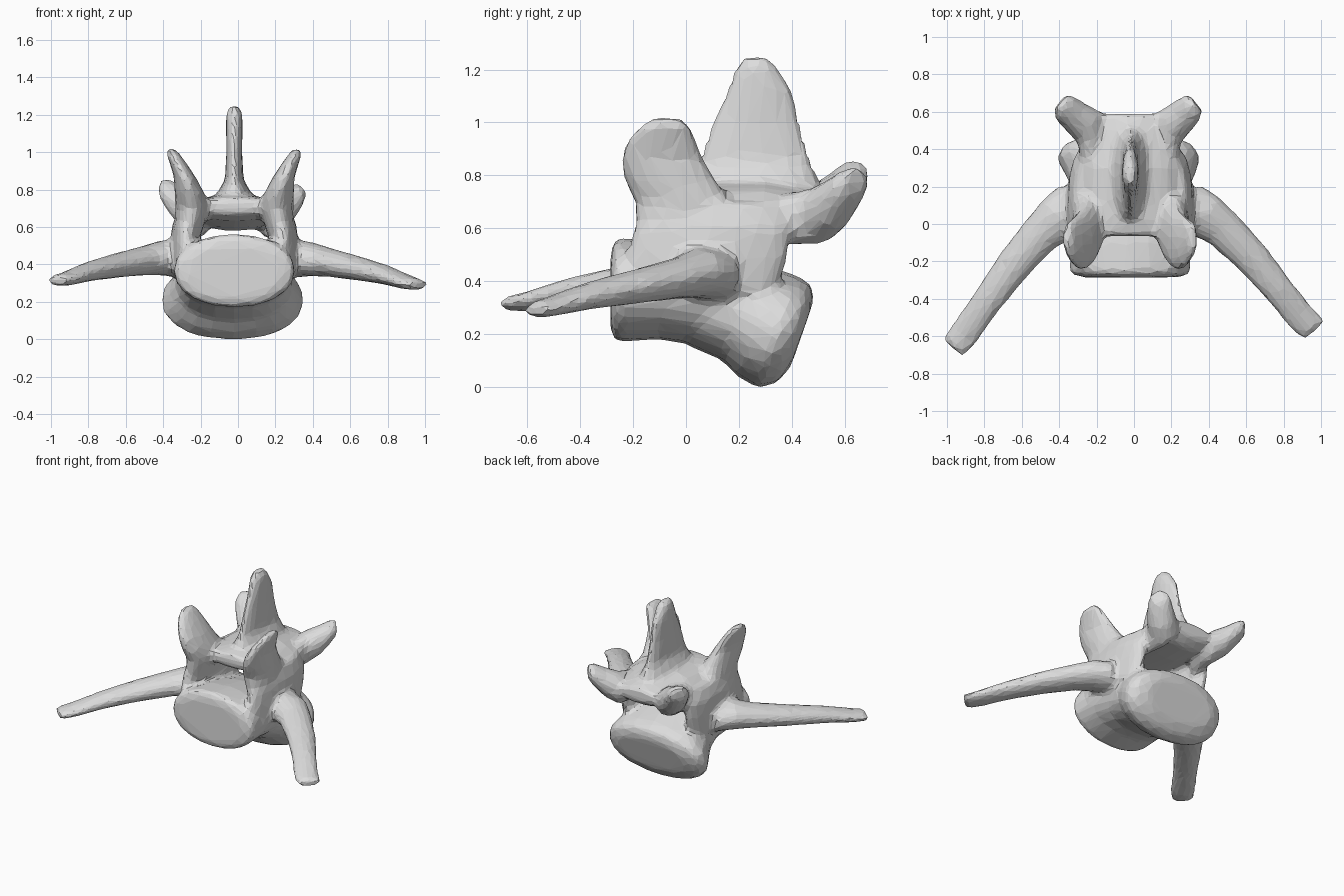
import bpy
import bmesh
import math
from mathutils import Vector

cube = bpy.data.objects.get("Cube")
if cube:
    bpy.data.objects.remove(cube, do_unlink=True)

X, Y, Z = Vector((1, 0, 0)), Vector((0, 1, 0)), Vector((0, 0, 1))
MID = -0.02   # the bone's own midline
SIDES = 20
bm = bmesh.new()


def loft(stations, u, v, power=2.0):
    """Skin rounded sections (x, y, z, half size along u, half size along v)."""
    rings = []
    for x, y, z, a, b in stations:
        ring = []
        for i in range(SIDES):
            t = math.tau * i / SIDES
            c, s = math.cos(t), math.sin(t)
            p = Vector((x, y, z))
            p += u * (a * math.copysign(abs(c) ** (2 / power), c))
            p += v * (b * math.copysign(abs(s) ** (2 / power), s))
            ring.append(bm.verts.new(p))
        rings.append(ring)
    for r, q in zip(rings, rings[1:]):
        for i in range(SIDES):
            j = (i + 1) % SIDES
            bm.faces.new((r[i], r[j], q[j], q[i]))
    bm.faces.new(rings[0][::-1])
    bm.faces.new(rings[-1])


def paired(stations, u, v, tip_shift=(0, 0, 0)):
    """Loft both sides; the right one drifts by tip_shift towards its end."""
    last = len(stations) - 1
    for side in (1, -1):
        path = []
        for i, (x, y, z, a, b) in enumerate(stations):
            k = i / last if side < 0 else 0
            dx, dy, dz = (d * k for d in tip_shift)
            path.append((MID + side * (x + dx), y + dy, z + dz, a, b))
        loft(path, Vector((u.x * side, u.y, u.z)), v)


# Body: front half upright, rear end leaning back
tilt = Vector((0, 0.35, 1))
loft([(MID, -0.285, 0.36, 0.26, 0.155),
      (MID, -0.265, 0.365, 0.325, 0.197),
      (MID, -0.1, 0.365, 0.32, 0.187),
      (MID, 0.08, 0.335, 0.3, 0.185),
      (MID, 0.2, 0.31, 0.3, 0.17)], X, Z, 2.1)
loft([(MID, 0.08, 0.325, 0.29, 0.175),
      (MID, 0.2, 0.285, 0.315, 0.185),
      (MID, 0.27, 0.24, 0.35, 0.205),
      (MID - 0.01, 0.35, 0.205, 0.385, 0.212),
      (MID - 0.01, 0.41, 0.2, 0.355, 0.185),
      (MID - 0.01, 0.44, 0.2, 0.27, 0.125)], X, tilt, 2.2)

# Side walls of the canal
paired([(0.25, 0.06, 0.36, 0.09, 0.29),
        (0.26, 0.08, 0.5, 0.078, 0.31),
        (0.26, 0.1, 0.6, 0.075, 0.3),
        (0.215, 0.12, 0.7, 0.085, 0.25)], X, Y)

# Roof of the canal
loft([(MID, -0.065, 0.71, 0.2, 0.045),
      (MID, 0.02, 0.7, 0.24, 0.068),
      (MID, 0.3, 0.685, 0.25, 0.09),
      (MID, 0.5, 0.66, 0.21, 0.085),
      (MID, 0.59, 0.675, 0.16, 0.05)], X, Z)

# Upright spine
loft([(MID, 0.25, 0.68, 0.19, 0.26),
      (MID, 0.26, 0.75, 0.11, 0.26),
      (MID, 0.26, 0.85, 0.05, 0.215),
      (MID, 0.265, 1.0, 0.042, 0.167),
      (MID, 0.28, 1.12, 0.045, 0.125),
      (MID, 0.268, 1.2, 0.045, 0.085),
      (MID, 0.265, 1.245, 0.03, 0.05)], X, Y)

# Front joint processes: rounded plates leaning outwards
paired([(0.25, 0.0, 0.55, 0.07, 0.19),
        (0.225, -0.01, 0.7, 0.09, 0.185),
        (0.24, -0.06, 0.78, 0.08, 0.175),
        (0.262, -0.092, 0.86, 0.06, 0.16),
        (0.295, -0.092, 0.93, 0.047, 0.135),
        (0.325, -0.08, 0.985, 0.037, 0.1),
        (0.34, -0.07, 1.02, 0.022, 0.055)], X, Y)

# Rear joint processes
paired([(0.21, 0.3, 0.62, 0.1, 0.09),
        (0.19, 0.42, 0.635, 0.12, 0.1),
        (0.2, 0.51, 0.65, 0.11, 0.11),
        (0.27, 0.57, 0.695, 0.095, 0.1),
        (0.325, 0.62, 0.755, 0.085, 0.075),
        (0.35, 0.65, 0.78, 0.06, 0.05)],
       Vector((0.6, -0.75, 0)), Z, (0.03, 0, 0.03))

# Long side processes sweeping forwards and down
paired([(0.25, 0.1, 0.42, 0.17, 0.1),
        (0.38, 0.05, 0.43, 0.135, 0.095),
        (0.5, -0.03, 0.41, 0.108, 0.078),
        (0.65, -0.18, 0.38, 0.096, 0.066),
        (0.8, -0.36, 0.345, 0.083, 0.053),
        (0.93, -0.52, 0.3, 0.085, 0.037),
        (0.99, -0.57, 0.288, 0.075, 0.03)],
       Vector((0.75, 0.66, 0)), Z, (-0.04, -0.095, 0.025))

bmesh.ops.recalc_face_normals(bm, faces=bm.faces)
mesh = bpy.data.meshes.new("vertebra_parts")
bm.to_mesh(mesh)
bm.free()
bone = bpy.data.objects.new("vertebra", mesh)
bpy.context.collection.objects.link(bone)

# Fuse the parts, soften the joins and reduce to broad facets
remesh = bone.modifiers.new("fuse", 'REMESH')
remesh.mode = 'VOXEL'
remesh.voxel_size = 0.018
soften = bone.modifiers.new("soften", 'SMOOTH')
soften.factor = 0.5
soften.iterations = 10
facets = bone.modifiers.new("facets", 'DECIMATE')
facets.ratio = 0.1

graph = bpy.context.evaluated_depsgraph_get()
fused = bpy.data.meshes.new_from_object(bone.evaluated_get(graph))
bone.modifiers.clear()
bone.data = fused
bpy.data.meshes.remove(mesh)
fused.name = "vertebra"

# Stand it on the ground
ground = min(v.co.z for v in fused.vertices)
for v in fused.vertices:
    v.co.z -= ground

# Bone colour, flat faces
grey = bpy.data.materials.new("bone_grey")
grey.use_nodes = True
colour = (0.72, 0.72, 0.72, 1)
grey.diffuse_color = colour
grey.node_tree.nodes["Principled BSDF"].inputs["Base Color"].default_value = colour
fused.materials.clear()
fused.materials.append(grey)
for p in fused.polygons:
    p.use_smooth = False
    p.material_index = 0
fused.update()
